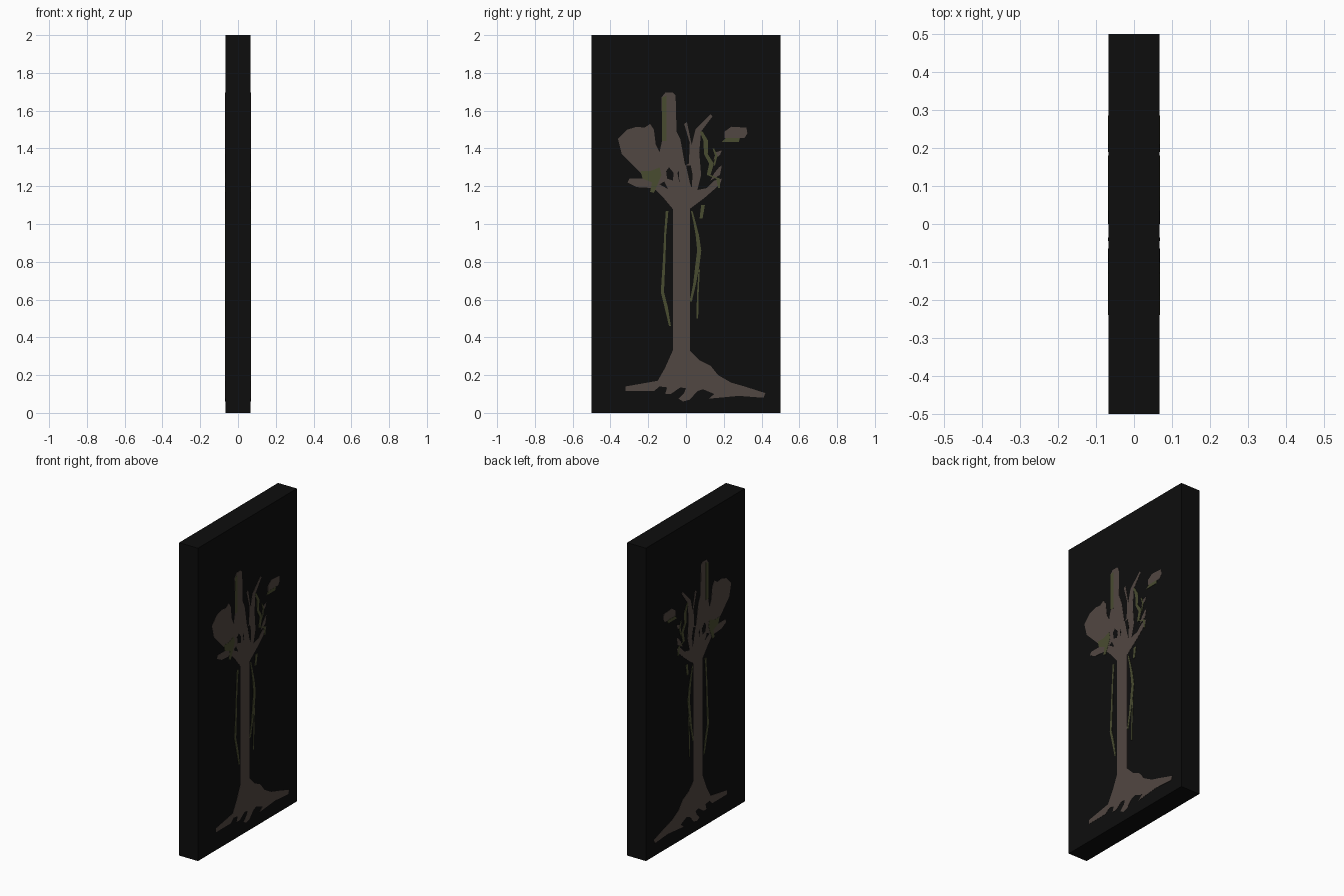
import bpy, bmesh
from mathutils import Vector

HALF = 0.0667  # half thickness of the slab


def material(name, rgb):
    m = bpy.data.materials.new(name)
    m.diffuse_color = (*rgb, 1)
    return m


BLACK = material("black", (0.004, 0.004, 0.004))
BROWN = material("bark_brown", (0.083, 0.063, 0.054))
GREEN = material("vine_green", (0.066, 0.072, 0.030))


def plate(name, outlines, mat, height):
    """Thin plates on both broad faces; outlines are (y, z) in hundredths."""
    bm = bmesh.new()
    for pts in outlines:
        base = bm.faces.new([bm.verts.new((HALF - 0.0005, y / 100, z / 100)) for y, z in pts])
        new = bmesh.ops.extrude_face_region(bm, geom=[base], use_keep_orig=True)["geom"]
        top = [v for v in new if isinstance(v, bmesh.types.BMVert)]
        bmesh.ops.translate(bm, verts=top, vec=(height + 0.0005, 0, 0))
    bmesh.ops.recalc_face_normals(bm, faces=bm.faces)
    me = bpy.data.meshes.new(name)
    bm.to_mesh(me)
    bm.free()
    me.materials.append(mat)
    ob = bpy.data.objects.new(name, me)
    bpy.context.collection.objects.link(ob)
    mod = ob.modifiers.new("both_sides", "MIRROR")
    mod.use_axis = (True, False, False)
    mod.use_mirror_merge = False
    return ob


def ribbon(path, widths):
    """Outline of a mostly vertical strip following a path."""
    left = [(y - w / 2, z) for (y, z), w in zip(path, widths)]
    right = [(y + w / 2, z) for (y, z), w in zip(path, widths)]
    return left + right[::-1]


# Slab
bpy.ops.mesh.primitive_cube_add(size=1, location=(0, 0, 1))
slab = bpy.context.object
slab.name = "slab"
slab.scale = (2 * HALF, 1, 2)
slab.data.materials.append(BLACK)

# Tree: roots, then right branches, middle stem, left foliage, trunk
roots = [(-7, 33), (-11, 24), (-15, 17), (-32, 14), (-32, 11.5), (-17, 11.5), (-14, 14), (-10, 13.5),
         (-11, 10), (-8, 10), (-3, 13.5), (0, 13), (-1, 10.5), (-4, 7.5), (-1.5, 6), (2, 7),
         (6, 11.5), (9, 12.5), (15, 10), (12, 7.5), (28, 9), (41, 8), (42, 10.5),
         (31, 14), (24, 16), (17, 20), (13, 25), (7, 28), (2, 33)]
branches = [(2, 108), (10, 114), (18, 121), (19, 124), (15, 123), (11, 119), (6, 118), (8, 126),
            (7, 138), (8, 149), (14, 157), (13, 158), (5, 150), (3, 142), (0.5, 154), (-1, 153),
            (2, 143), (1.5, 132), (-0.5, 131), (-3, 145), (-5, 149), (-5.5, 168), (-7, 169.5),
            (-11, 169.5), (-13, 167), (-12.5, 145), (-14, 138), (-16, 142), (-17, 150), (-19, 153),
            (-22, 151), (-26, 151.5), (-31, 150), (-36, 145), (-34, 137), (-24, 127), (-22, 124),
            (-30, 124), (-31, 122), (-26, 119.5), (-17, 119), (-12, 114), (-7, 108)]
plate("tree", [roots + branches], BROWN, 0.001)

# Separate foliage pieces
plate("foliage_pieces", [
    [(20.5, 145.5), (31, 145.5), (32.5, 148), (32, 151), (24, 151.5), (20.5, 149)],
    [(14.5, 134), (18, 136.5), (19, 139), (16, 138)],
    [(13, 123), (18, 126), (19, 131), (17.5, 130), (15, 127)],
], BROWN, 0.001)

# Dark gaps between the branches
plate("branch_gaps", [
    [(-10, 124), (-7, 123), (-6.5, 127), (-9, 130), (-10.5, 128)],
    [(-4.5, 127), (-3.5, 122), (-3.8, 128)],
    [(-14, 121), (-9.5, 118.5), (-11.5, 122.5)],
    [(0, 131), (2, 122), (3, 119), (3.5, 126), (2.5, 131)],
], BLACK, 0.0015)

# Mossy patches in the crown
plate("moss", [
    [(-12.7, 144), (-10.2, 144), (-10.2, 168), (-12.7, 167)],
    [(-24, 128), (-19, 128), (-14, 130), (-13, 126), (-15, 121), (-17, 116.5), (-19, 117),
     (-18, 122), (-23, 124)],
    [(19, 143.5), (28, 143.5), (28.5, 145.5), (21, 145.5)],
    ribbon([(8, 149), (10.5, 144), (10.5, 137), (13.5, 132), (12, 126), (17, 124), (17.5, 119)],
           [1.5, 2.5, 2, 2.5, 2, 2, 1]),
    ribbon([(14.5, 140), (16, 136), (15, 131)], [0.8, 1.3, 0.7]),
], GREEN, 0.002)

# Hanging vines beside the trunk
plate("vines", [
    ribbon([(-10, 107), (-11, 95), (-11.5, 82), (-12.5, 64), (-10.5, 56), (-8.5, 46)],
           [1.4, 1.1, 1.3, 1.7, 1.8, 1]),
    ribbon([(9, 110), (8, 103)], [2, 1.6]),
    ribbon([(3, 107), (4.5, 101), (6, 94), (7, 86), (6, 78), (4.5, 68), (2.5, 59)],
           [0.8, 1.2, 1.8, 2.2, 2.2, 1.5, 1.2]),
    ribbon([(7, 76), (6.2, 62), (6, 50)], [0.7, 0.9, 0.9]),
], GREEN, 0.002)
